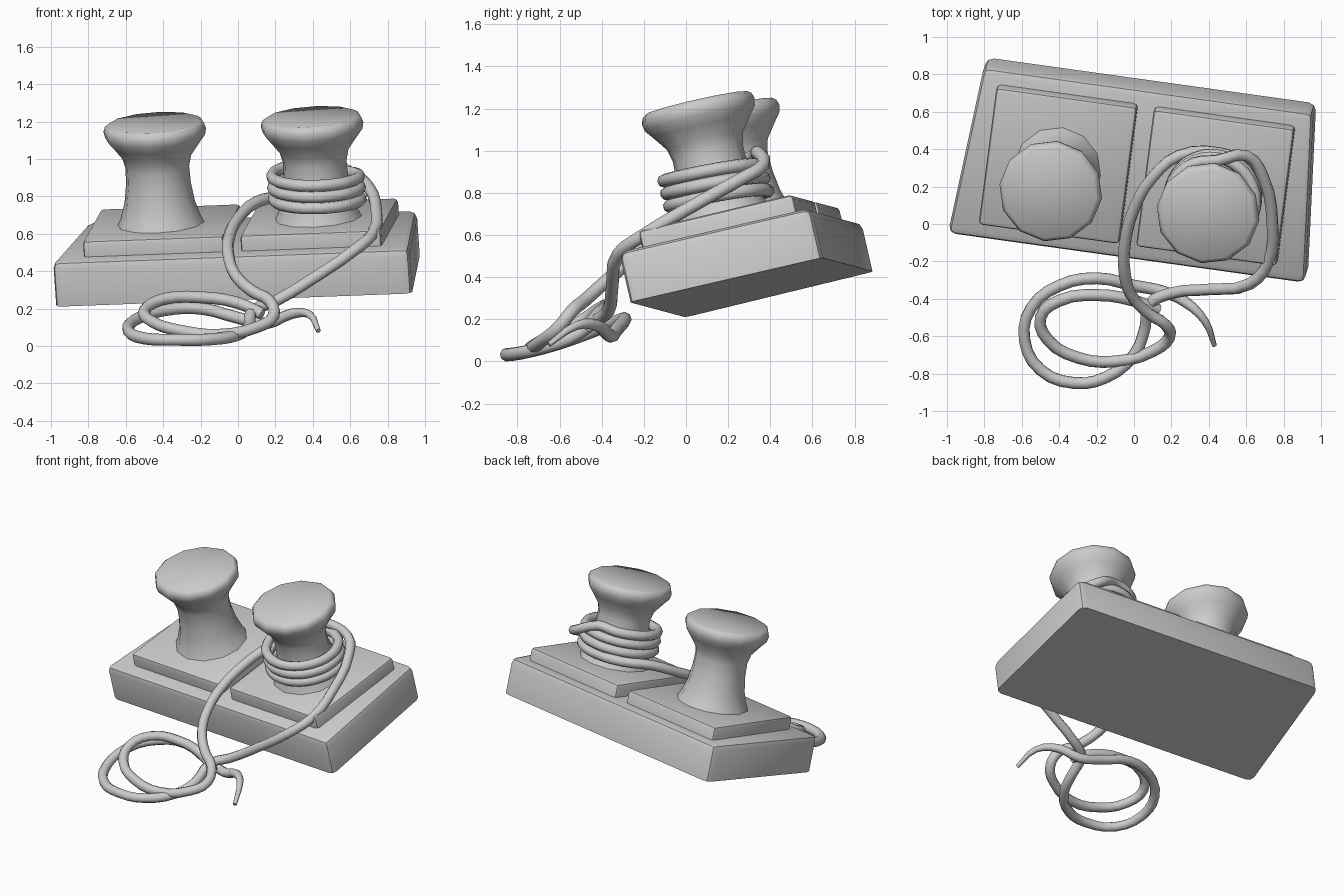
import bpy, bmesh, math
from mathutils import Vector, Matrix

if "Cube" in bpy.data.objects:
    bpy.data.objects.remove(bpy.data.objects["Cube"])

grey = bpy.data.materials.new("plain grey")
grey.diffuse_color = (0.6, 0.6, 0.6, 1)
grey.use_nodes = True
grey.node_tree.nodes["Principled BSDF"].inputs["Base Color"].default_value = grey.diffuse_color

# Tilted frame of the slab: u along the front, v towards the back, w up
ex = Vector((0.99, -0.138, 0.037)).normalized()
ey = Vector((0.14, 0.957, 0.228))
ey = (ey - ex * ey.dot(ex)).normalized()
ez = ex.cross(ey)
origin = Vector((-0.025, -0.135, 0.245))
frame = Matrix.Translation(origin) @ Matrix((ex, ey, ez)).transposed().to_4x4()


def finish(bm, name, angle):
    bmesh.ops.recalc_face_normals(bm, faces=bm.faces)
    bm.transform(frame)
    me = bpy.data.meshes.new(name)
    bm.to_mesh(me)
    bm.free()
    ob = bpy.data.objects.new(name, me)
    bpy.context.collection.objects.link(ob)
    me.materials.append(grey)
    smooth(ob, angle)
    return ob


def smooth(ob, angle):
    bpy.ops.object.select_all(action='DESELECT')
    ob.select_set(True)
    bpy.context.view_layer.objects.active = ob
    bpy.ops.object.shade_smooth_by_angle(angle=math.radians(angle))


def slab(name, outline, w0, w1, bevel):
    """Prism with rounded top and upright edges and a sharp bottom."""
    bm = bmesh.new()
    low = [bm.verts.new((u, v, w0)) for u, v in outline]
    high = [bm.verts.new((u, v, w1)) for u, v in outline]
    bm.faces.new(low[::-1])
    bm.faces.new(high)
    n = len(outline)
    for i in range(n):
        j = (i + 1) % n
        bm.faces.new((low[i], low[j], high[j], high[i]))
    edges = [e for e in bm.edges if any(v in high for v in e.verts)]
    bmesh.ops.bevel(bm, geom=edges, offset=bevel, segments=2, profile=0.5,
                    affect='EDGES')
    return finish(bm, name, 40)


def lathe(name, cu, cv, profile, sides):
    bm = bmesh.new()
    rings = []
    for r, w in profile:
        rings.append([bm.verts.new((cu + r * math.cos(2 * math.pi * k / sides),
                                    cv + r * math.sin(2 * math.pi * k / sides), w))
                      for k in range(sides)])
    for a, b in zip(rings, rings[1:]):
        for k in range(sides):
            m = (k + 1) % sides
            bm.faces.new((a[k], a[m], b[m], b[k]))
    bm.faces.new(rings[0][::-1])
    bm.faces.new(rings[-1])
    return finish(bm, name, 45)


# Base slab, slightly narrower at the back
slab("base", [(-0.965, 0), (0.965, 0), (0.89, 0.935), (-0.89, 0.935)], 0, 0.245, 0.04)

# Plates and bollards, one each side
bollard = [(0.24, 0.32), (0.215, 0.37), (0.19, 0.45), (0.175, 0.55), (0.172, 0.64),
           (0.187, 0.70), (0.235, 0.765), (0.27, 0.81), (0.277, 0.845),
           (0.268, 0.872), (0.25, 0.885)]
for side, s in (("left", -1), ("right", 1)):
    cu, cv, h = 0.425 * s, 0.475, 0.38
    slab(side + "_plate", [(cu - h, cv - h), (cu + h, cv - h), (cu + h, cv + h),
                           (cu - h, cv + h)], 0.23, 0.332, 0.022)
    lathe(side + "_bollard", cu, 0.455, bollard, 12)

# Rope: inner loop and left strand, leading up to the coil
inner = [(0.13, -0.46, 0.17), (0.0, -0.41, 0.23), (-0.2, -0.38, 0.26),
         (-0.4, -0.41, 0.25), (-0.5, -0.5, 0.19), (-0.46, -0.62, 0.13),
         (-0.3, -0.715, 0.08), (-0.1, -0.735, 0.06), (0.1, -0.68, 0.10),
         (0.19, -0.605, 0.16), (0.17, -0.54, 0.24), (0.08, -0.48, 0.29),
         (-0.015, -0.38, 0.38), (-0.05, -0.26, 0.48), (-0.05, -0.12, 0.57),
         (0.0, 0.08, 0.68), (0.1, 0.25, 0.77), (0.24, 0.365, 0.80)]
# Coil of three turns round the right bollard
coil = []
for i in range(37):
    a = math.radians(90 - 30 * i)
    coil.append(frame @ Vector((0.425 + 0.232 * math.cos(a), 0.455 + 0.232 * math.sin(a),
                                0.405 + 0.185 * i / 36)))
# Right strand, outer loop and loose end
outer = [(0.6, 0.365, 0.93), (0.69, 0.25, 0.86), (0.74, 0.0, 0.72), (0.72, -0.2, 0.6),
         (0.62, -0.32, 0.51), (0.4, -0.35, 0.36), (0.2, -0.37, 0.24),
         (0.08, -0.43, 0.19), (0.06, -0.55, 0.11), (0.0, -0.7, 0.06),
         (-0.15, -0.82, 0.035), (-0.32, -0.85, 0.033), (-0.5, -0.78, 0.04),
         (-0.585, -0.62, 0.08), (-0.55, -0.45, 0.14), (-0.4, -0.33, 0.19),
         (-0.2, -0.29, 0.2), (0.0, -0.33, 0.15), (0.15, -0.36, 0.12),
         (0.28, -0.42, 0.17), (0.38, -0.52, 0.17), (0.43, -0.65, 0.08)]
path = inner + coil + outer
cu = bpy.data.curves.new("rope", 'CURVE')
cu.dimensions = '3D'
cu.bevel_depth = 0.032
cu.bevel_resolution = 2
cu.resolution_u = 3
cu.use_fill_caps = True
sp = cu.splines.new('BEZIER')
sp.bezier_points.add(len(path) - 1)
for i, (bp, p) in enumerate(zip(sp.bezier_points, path)):
    bp.co = p
    bp.handle_left_type = bp.handle_right_type = 'AUTO'
    bp.radius = min(1, 0.4 + 0.25 * (len(path) - 1 - i))
rope = bpy.data.objects.new("rope", cu)
bpy.context.collection.objects.link(rope)
cu.materials.append(grey)
bpy.ops.object.select_all(action='DESELECT')
rope.select_set(True)
bpy.context.view_layer.objects.active = rope
bpy.ops.object.convert(target='MESH')
smooth(bpy.context.view_layer.objects.active, 60)
